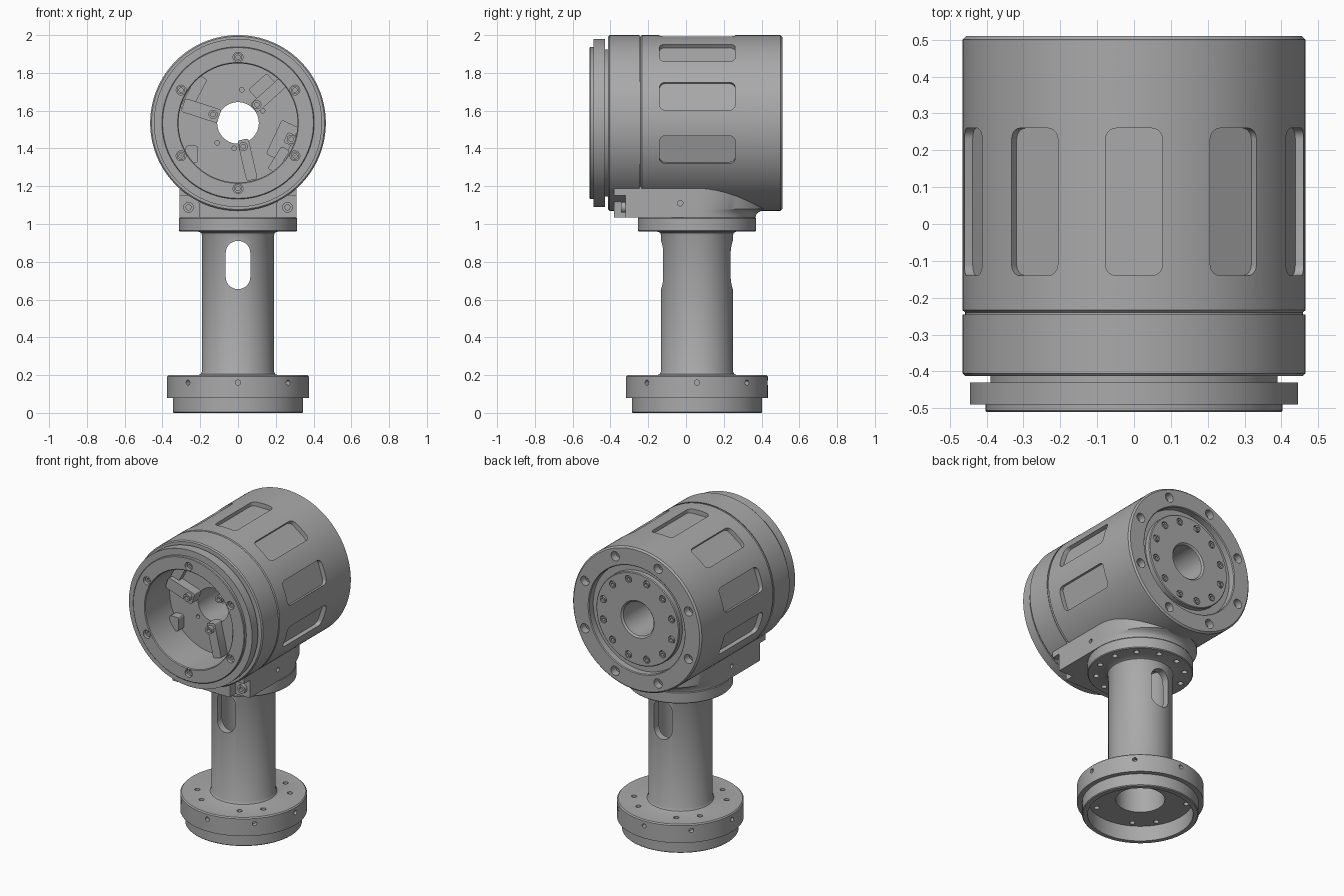
import bpy, bmesh
from math import sin, cos, pi, radians
from mathutils import Matrix, Vector

if "Cube" in bpy.data.objects:
    bpy.data.objects.remove(bpy.data.objects["Cube"], do_unlink=True)

grey = bpy.data.materials.new("machined_grey")
grey.use_nodes = True
colour = (0.4, 0.4, 0.4, 1)
grey.diffuse_color = colour
grey.node_tree.nodes["Principled BSDF"].inputs["Base Color"].default_value = colour

AXIS_Z = 1.535      # height of the housing axis
COL_Y = 0.058       # column axis offset


def T(x, y, z):
    return Matrix.Translation((x, y, z))


def R(deg, axis):
    return Matrix.Rotation(radians(deg), 4, axis)


FRONT, BACK = R(90, 'X'), R(-90, 'X')   # local z towards -y / +y
COLUMN = T(0, COL_Y, 0)
HOUSING = T(0, 0, AXIS_Z)


def circle(r, n=24):
    return [(r * cos(2 * pi * i / n), r * sin(2 * pi * i / n)) for i in range(n)]


def rounded(w, h, r, n=6):
    """Rounded rectangle outline centred on the origin."""
    pts = []
    for k, (sx, sy) in enumerate(((1, 1), (-1, 1), (-1, -1), (1, -1))):
        for i in range(n + 1):
            a = (k + i / n) * pi / 2
            pts.append((sx * (w / 2 - r) + r * cos(a), sy * (h / 2 - r) + r * sin(a)))
    return pts


def loft(bm, rings):
    """Closed solid through a stack of equal-length rings."""
    loops = [[bm.verts.new(p) for p in ring] for ring in rings]
    n = len(loops[0])
    for a, b in zip(loops, loops[1:]):
        for i in range(n):
            j = (i + 1) % n
            bm.faces.new((a[i], a[j], b[j], b[i]))
    bm.faces.new(loops[0][::-1])
    bm.faces.new(loops[-1])


def prism(bm, pts, depth, m):
    loft(bm, [[m @ Vector((x, y, d)) for x, y in pts] for d in (0, depth)])


def lathe(bm, profile, m, n=128):
    """Revolve a closed (radius, height) outline about local z."""
    loops = []
    for i in range(n):
        a = 2 * pi * i / n
        loops.append([bm.verts.new(m @ Vector((r * cos(a), r * sin(a), h))) for r, h in profile])
    k = len(profile)
    for i in range(n):
        a, b = loops[i], loops[(i + 1) % n]
        for j in range(k):
            bm.faces.new((a[j], b[j], b[(j + 1) % k], a[(j + 1) % k]))


def make(name, bm, cutter=None):
    def to_object(nm, b):
        bmesh.ops.recalc_face_normals(b, faces=b.faces)
        me = bpy.data.meshes.new(nm)
        b.to_mesh(me)
        b.free()
        ob = bpy.data.objects.new(nm, me)
        bpy.context.collection.objects.link(ob)
        me.materials.append(grey)
        return ob
    ob = to_object(name, bm)
    for o in bpy.context.selected_objects:
        o.select_set(False)
    bpy.context.view_layer.objects.active = ob
    ob.select_set(True)
    if cutter:
        cut = to_object(name + "_cutter", cutter)
        cut.hide_render = True
        mod = ob.modifiers.new("cuts", 'BOOLEAN')
        mod.operation, mod.solver, mod.object = 'DIFFERENCE', 'EXACT', cut
        bpy.ops.object.modifier_apply(modifier=mod.name)
        bpy.data.objects.remove(cut, do_unlink=True)
    bpy.ops.object.shade_smooth_by_angle(angle=radians(30))
    return ob


def polar(r, deg):
    return r * cos(radians(deg)), r * sin(radians(deg))


def socket_screw(bm, r, depth, m):
    """Cap screw head with a recessed socket."""
    lathe(bm, [(0.001, 0), (r, 0), (r, depth), (r * .5, depth), (r * .5, depth * .4), (0.001, depth * .4)], m, 20)


# Column with base, hollow bore and upper flange
bm, cut = bmesh.new(), bmesh.new()
lathe(bm, [(.312, 0), (.340, 0), (.345, .005), (.345, .08), (.375, .08), (.375, .193), (.368, .2),
           (.212, .2), (.198, .205), (.19, .22), (.19, .94), (.195, .953), (.21, .96),
           (.308, .96), (.3125, .965), (.3125, 1.03), (.308, 1.035), (.145, 1.035),
           (.145, .1), (.312, .1)], COLUMN)
prism(cut, rounded(.13, .255, .064, 10), 1, T(0, .5, .783) @ FRONT)
for k in range(8):
    prism(cut, circle(.014), .06, COLUMN @ R(45 * k, 'Z') @ T(.345, 0, .16) @ R(90, 'Y'))
for k in range(12):
    if k % 3:
        x, y = polar(.275, 30 * k)
        prism(cut, circle(.016), .3, COLUMN @ T(x, y, .05))
    x, y = polar(.262, 30 * k + 15)
    prism(cut, circle(.017), .05, COLUMN @ T(x, y, .95))
make("column", bm, cut)

# Saddle joining the column to the housing, flaring towards the rear
bm, cut = bmesh.new(), bmesh.new()
rings = []
for z, ext in ((1.035, 0), (1.05, .004), (1.062, .015), (1.072, .035), (1.08, .06), (1.2, .06)):
    ring = [(-.31, -.38, z), (.31, -.38, z)]
    for i in range(33):
        x, y = polar(.31, 180 * i / 32)
        ring.append((x, COL_Y + y * (1 + ext / .31), z))
    rings.append(ring)
loft(bm, rings)
for s in (-1, 1):
    prism(cut, rounded(.2, .2, .045), .1, T(s * .307, -.32, 1.05) @ FRONT)
    prism(cut, circle(.014), .08, T(s * .27, -.03, 1.11) @ R(s * 90, 'Y'))
make("saddle", bm, cut)
bm = bmesh.new()
for s in (-1, 1):
    socket_screw(bm, .028, .025, T(s * .262, -.318, 1.088) @ FRONT)
make("saddle_screws", bm)

# Main housing with seven side pockets and rear bolt holes
bm, cut = bmesh.new(), bmesh.new()
lathe(bm, [(.11, -.255), (.458, -.255), (.458, -.24), (.465, -.234), (.465, .5), (.455, .51),
           (.35, .51), (.345, .505), (.345, .465), (.3, .465), (.3, .495), (.295, .5),
           (.12, .5), (.11, .49)], HOUSING @ BACK)
for k in range(-3, 4):
    prism(cut, rounded(.155, .4, .03), .06, HOUSING @ R(36 * k, 'Y') @ T(0, .06, .435))
for k in range(8):
    x, z = polar(.405, 22.5 + 45 * k)
    prism(cut, circle(.03), .1, T(x, .45, AXIS_Z + z) @ BACK)
for k in range(12):
    x, z = polar(.255, 15 + 30 * k)
    prism(cut, circle(.023), .1, T(x, .475, AXIS_Z + z) @ BACK)
for x, z in ((-.11, 1.43), (.02, 1.71), (.13, 1.6), (-.02, 1.4)):
    prism(cut, circle(.012), .05, T(x, -.23, z) @ FRONT)
make("main_housing", bm, cut)
bm = bmesh.new()
for k in range(12):
    x, z = polar(.255, 15 + 30 * k)
    socket_screw(bm, .019, .03 if k % 3 else .04, T(x, .47, AXIS_Z + z) @ BACK)
for k in range(8):
    x, z = polar(.405, 22.5 + 45 * k)
    socket_screw(bm, .022, .025, T(x, .445, AXIS_Z + z) @ BACK)
make("rear_screws", bm)

# Front housing ring with stepped cap
bm, cut = bmesh.new(), bmesh.new()
lathe(bm, [(.315, -.25), (.46, -.25), (.465, -.246), (.465, -.405), (.458, -.412), (.39, -.412),
           (.39, -.43), (.445, -.43), (.445, -.49), (.403, -.49), (.403, -.506), (.399, -.51),
           (.32, -.51), (.315, -.505)], HOUSING @ BACK)
for k in range(6):
    x, z = polar(.348, 30 + 60 * k)
    prism(cut, circle(.026), .1, T(x, -.47, AXIS_Z + z) @ FRONT)
make("front_ring", bm, cut)
bm = bmesh.new()
for k in range(6):
    x, z = polar(.348, 30 + 60 * k)
    socket_screw(bm, .022, .025, T(x, -.468, AXIS_Z + z) @ FRONT)
make("front_screws", bm)


# Internal brackets: (x, z, length, width, angle, thickness)
bm = bmesh.new()
for x, z, length, width, angle, thick in (
        (-.195, 1.6, .2, .075, -18, .07), (-.235, 1.69, .2, .06, 62, .04),
        (.165, 1.685, .22, .06, 42, .06), (.13, 1.725, .13, .08, 42, .03),
        (.05, 1.34, .22, .06, -77, .07), (.235, 1.44, .2, .1, 65, .03),
        (.215, 1.34, .14, .05, 58, .06), (-.245, 1.37, .09, .065, 90, .06),
        (.275, 1.45, .06, .05, 65, .06)):
    prism(bm, rounded(length, width, .012, 3), thick, T(x, -.25, z) @ FRONT @ R(angle, 'Z'))
make("inner_brackets", bm)
bm = bmesh.new()
for x, z in ((-.132, 1.58), (.1, 1.632), (.028, 1.41), (.282, 1.448)):
    socket_screw(bm, .024, .095, T(x, -.25, z) @ FRONT)
make("bracket_screws", bm)
